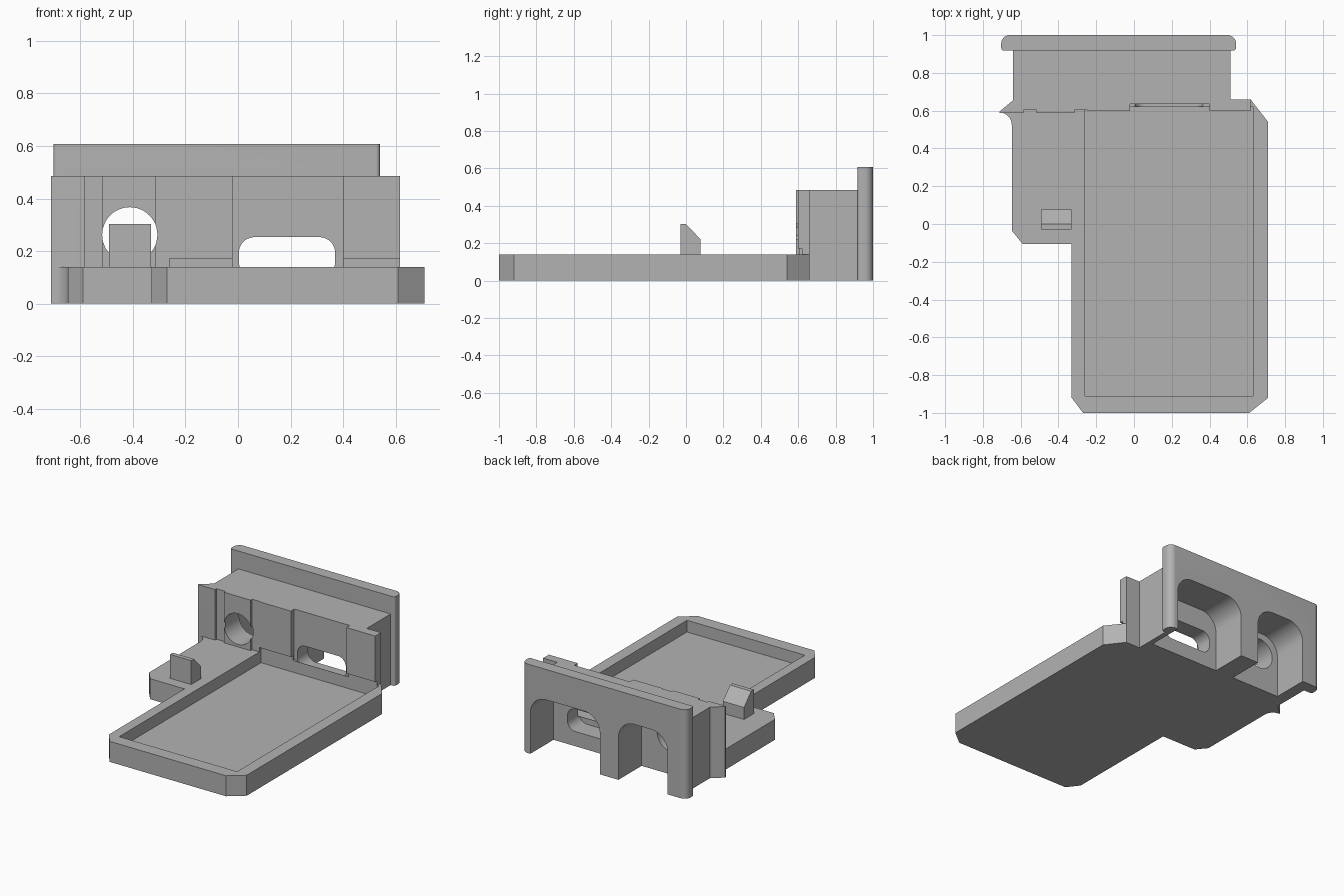
import bpy, math
from mathutils import Matrix

if "Cube" in bpy.data.objects:
    bpy.data.objects.remove(bpy.data.objects["Cube"], do_unlink=True)

grey = bpy.data.materials.new("light grey plastic")
grey.use_nodes = True
grey.diffuse_color = (0.45, 0.45, 0.45, 1)
grey.node_tree.nodes["Principled BSDF"].inputs["Base Color"].default_value = (0.45, 0.45, 0.45, 1)


def prism(name, profile, low, high, axis="z"):
    """Extrude a closed profile along z (xy profile), y (xz profile) or x (yz profile)."""
    place = {"z": lambda a, b, t: (a, b, t),
             "y": lambda a, b, t: (a, t, b),
             "x": lambda a, b, t: (t, a, b)}[axis]
    n = len(profile)
    verts = [place(a, b, t) for t in (low, high) for a, b in profile]
    faces = [tuple(reversed(range(n))), tuple(range(n, 2 * n))]
    faces += [(i, (i + 1) % n, (i + 1) % n + n, i + n) for i in range(n)]
    if axis == "y":
        faces = [tuple(reversed(f)) for f in faces]
    mesh = bpy.data.meshes.new(name)
    mesh.from_pydata(verts, [], faces)
    mesh.materials.append(grey)
    obj = bpy.data.objects.new(name, mesh)
    bpy.context.collection.objects.link(obj)
    return obj


def arc(cx, cy, r, start, end, steps=10):
    return [(cx + r * math.cos(math.radians(start + (end - start) * i / steps)),
             cy + r * math.sin(math.radians(start + (end - start) * i / steps)))
            for i in range(steps + 1)]


def rounded(x0, x1, z0, z1, r_low, r_high):
    """Counter-clockwise rounded rectangle; a zero radius gives a sharp corner."""
    pts = []
    for cx, cz, r, a in ((x1, z0, r_low, -90), (x1, z1, r_high, 0),
                         (x0, z1, r_high, 90), (x0, z0, r_low, 180)):
        sx, sz = (-1 if cx == x1 else 1), (-1 if cz == z1 else 1)
        pts += arc(cx + sx * r, cz + sz * r, r, a, a + 90) if r else [(cx, cz)]
    return pts


def combine(target, tool, operation):
    mod = target.modifiers.new(operation.lower(), "BOOLEAN")
    mod.operation, mod.object, mod.solver = operation, tool, "EXACT"
    bpy.context.view_layer.objects.active = target
    bpy.ops.object.modifier_apply(modifier=mod.name)
    bpy.data.objects.remove(tool, do_unlink=True)


# Chamfered base with a side shelf and a concave corner under the wing
base_outline = [(-0.27, -1), (0.61, -1), (0.71, -0.92), (0.71, 0.54), (0.617, 0.66),
                (0.5, 0.66), (0.5, 0.7), (-0.63, 0.7), (-0.63, 0.65), (-0.712, 0.59)]
base_outline += arc(-0.712, 0.525, 0.065, 85, 0, 8)
base_outline += [(-0.647, -0.035), (-0.59, -0.105), (-0.33, -0.105), (-0.33, -0.92)]
body = prism("mount_body", base_outline, 0, 0.14)

# Stepped front wall and housing behind it
wall = [(-0.712, 0.587), (-0.585, 0.587), (-0.585, 0.603), (-0.515, 0.603),
        (-0.515, 0.587), (-0.315, 0.587), (-0.315, 0.603), (-0.245, 0.603),
        (-0.245, 0.598), (-0.02, 0.598), (-0.02, 0.635), (0.4, 0.635),
        (0.4, 0.598), (0.617, 0.598), (0.617, 0.66), (0.51, 0.66),
        (0.51, 0.95), (-0.64, 0.95), (-0.64, 0.655), (-0.712, 0.595)]
combine(body, prism("housing", wall, 0, 0.485), "UNION")

# Tall back flange with rounded upright edges
flange = rounded(-0.703, 0.54, 0.918, 1, 0.015, 0.045)
combine(body, prism("flange", flange, 0, 0.607), "UNION")

# Shallow tray pocket, running slightly under the wall
combine(body, prism("pocket", rounded(-0.26, 0.63, -0.91, 0.62, 0, 0), 0.06, 0.172), "DIFFERENCE")

# Two arched cavities open to the back and underside
for x0, x1, top in ((-0.05, 0.475, 0.4), (-0.56, -0.19, 0.41)):
    arch = rounded(x0, x1, -0.2, top, 0, 0.12)
    combine(body, prism("cavity", arch, 0.75, 1.2, "y"), "DIFFERENCE")

# Round port and long slot through the front wall
port = arc(-0.412, 0.262, 0.105, 0, 352.5, 47)
combine(body, prism("port", port, 0.5, 0.85, "y"), "DIFFERENCE")
slot = rounded(0.003, 0.37, 0.1, 0.253, 0.06, 0.06)
combine(body, prism("slot", slot, 0.622, 0.85, "y"), "DIFFERENCE")

# Wedge stop on the side shelf
wedge = [(-0.03, 0.13), (0.077, 0.13), (0.077, 0.222), (0, 0.303), (-0.03, 0.303)]
stop = prism("wedge_stop", wedge, -0.492, -0.332, "x")

# Smooth the curved surfaces and keep the edges sharp
for obj in (body, stop):
    bpy.ops.object.select_all(action="DESELECT")
    obj.select_set(True)
    bpy.context.view_layer.objects.active = obj
    bpy.ops.object.shade_smooth_by_angle(angle=math.radians(30))
